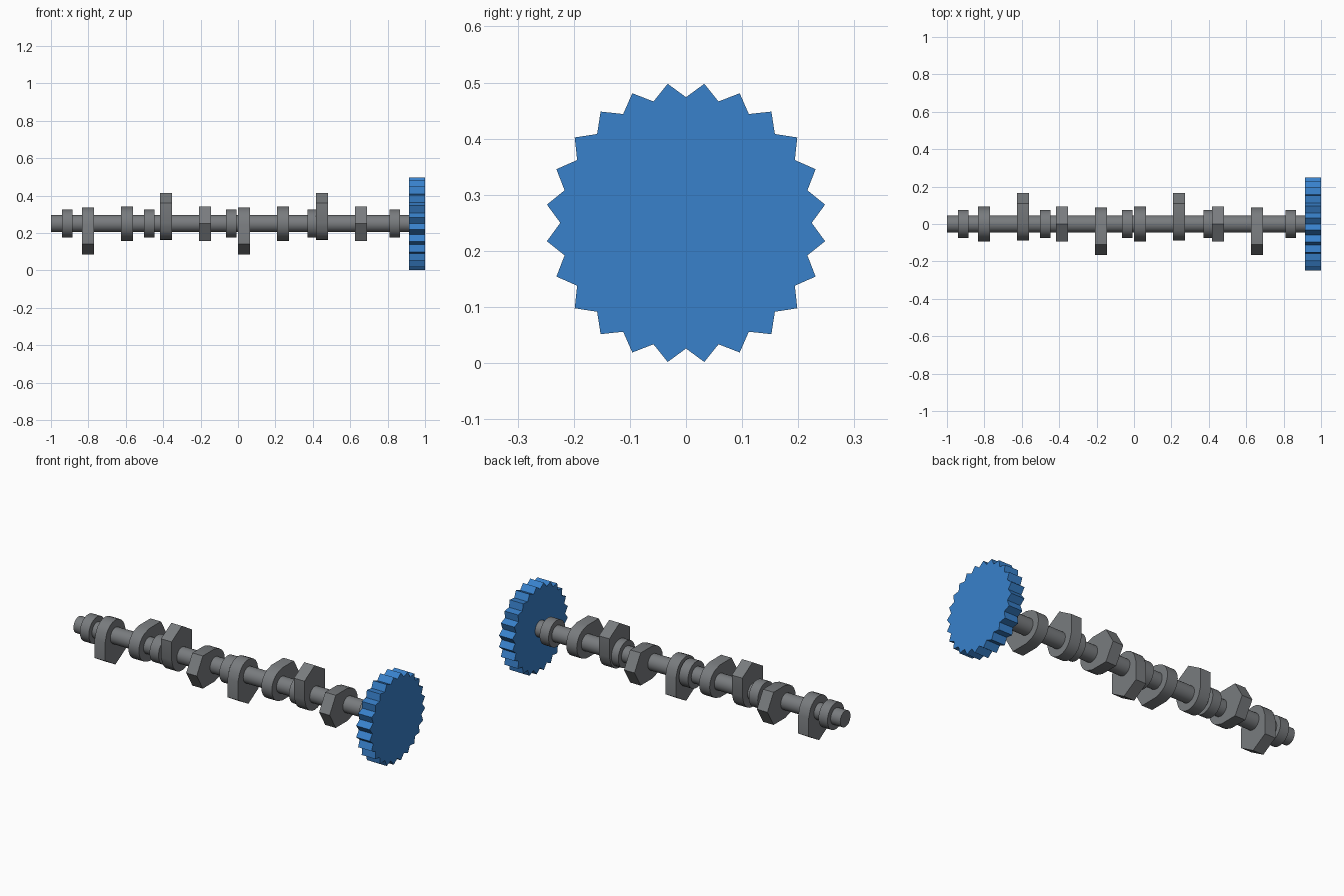
import bpy, bmesh, math

cube = bpy.data.objects.get("Cube")
if cube:
    bpy.data.objects.remove(cube)

AXIS_Z = 0.25


def material(name, color, roughness):
    mat = bpy.data.materials.new(name)
    mat.use_nodes = True
    mat.diffuse_color = (*color, 1)
    bsdf = next(n for n in mat.node_tree.nodes if n.type == "BSDF_PRINCIPLED")
    bsdf.inputs["Base Color"].default_value = (*color, 1)
    bsdf.inputs["Roughness"].default_value = roughness
    return mat


steel = material("steel_grey", (0.19, 0.2, 0.21), 0.5)
blue = material("gear_blue", (0.04, 0.22, 0.6), 0.5)


def extrude_profile(name, profile, x0, x1, mat, smooth=False):
    """Extrude a closed (y, z) profile about the shaft axis from x0 to x1."""
    bm = bmesh.new()
    face = bm.faces.new([bm.verts.new((x0, y, z + AXIS_Z)) for y, z in profile])
    out = bmesh.ops.extrude_face_region(bm, geom=[face])
    moved = [v for v in out["geom"] if isinstance(v, bmesh.types.BMVert)]
    bmesh.ops.translate(bm, vec=(x1 - x0, 0, 0), verts=moved)
    bmesh.ops.recalc_face_normals(bm, faces=bm.faces)
    mesh = bpy.data.meshes.new(name)
    bm.to_mesh(mesh)
    bm.free()
    mesh.materials.append(mat)
    obj = bpy.data.objects.new(name, mesh)
    bpy.context.collection.objects.link(obj)
    if smooth:
        bpy.ops.object.select_all(action="DESELECT")
        obj.select_set(True)
        bpy.context.view_layer.objects.active = obj
        bpy.ops.object.shade_smooth_by_angle(angle=math.radians(30))
    return obj


def ring(radii, count, start=0.0):
    """Points around the axis, cycling through the given radii."""
    step = math.tau / count
    return [(radii[i % len(radii)] * math.sin(start + i * step),
             radii[i % len(radii)] * math.cos(start + i * step)) for i in range(count)]


# Shaft and bearing journals
extrude_profile("shaft", ring([0.046], 32), -1, 0.93, steel, True)
for i in range(5):
    x = -0.912 + i * 0.4375
    extrude_profile(f"journal_{i + 1}", ring([0.075], 32), x - 0.028, x + 0.028, steel, True)

# Cam lobes: round heel with a ridged six-sided nose, pointing up in the profile
nose = [(-0.0925, 0.005), (-0.0925, 0.11), (0, 0.165), (0.0925, 0.11), (0.0925, 0.005)]
heel = [(0.0875 * math.cos(a), -0.0875 * math.sin(a))
        for a in (math.radians(10 + 16 * k) for k in range(11))]
cam_profile = nose + heel

# Each cam turns a quarter further: down, back, up, front
for i in range(8):
    turn = math.pi - i * math.pi / 2
    c, s = math.cos(turn), math.sin(turn)
    profile = [(y * c + z * s, z * c - y * s) for y, z in cam_profile]
    x = -0.802 + i * 0.2085
    extrude_profile(f"cam_{i + 1}", profile, x - 0.033, x + 0.033, steel, True)

# Toothed drive gear
extrude_profile("drive_gear", ring([0.224, 0.25], 48), 0.915, 1, blue)
